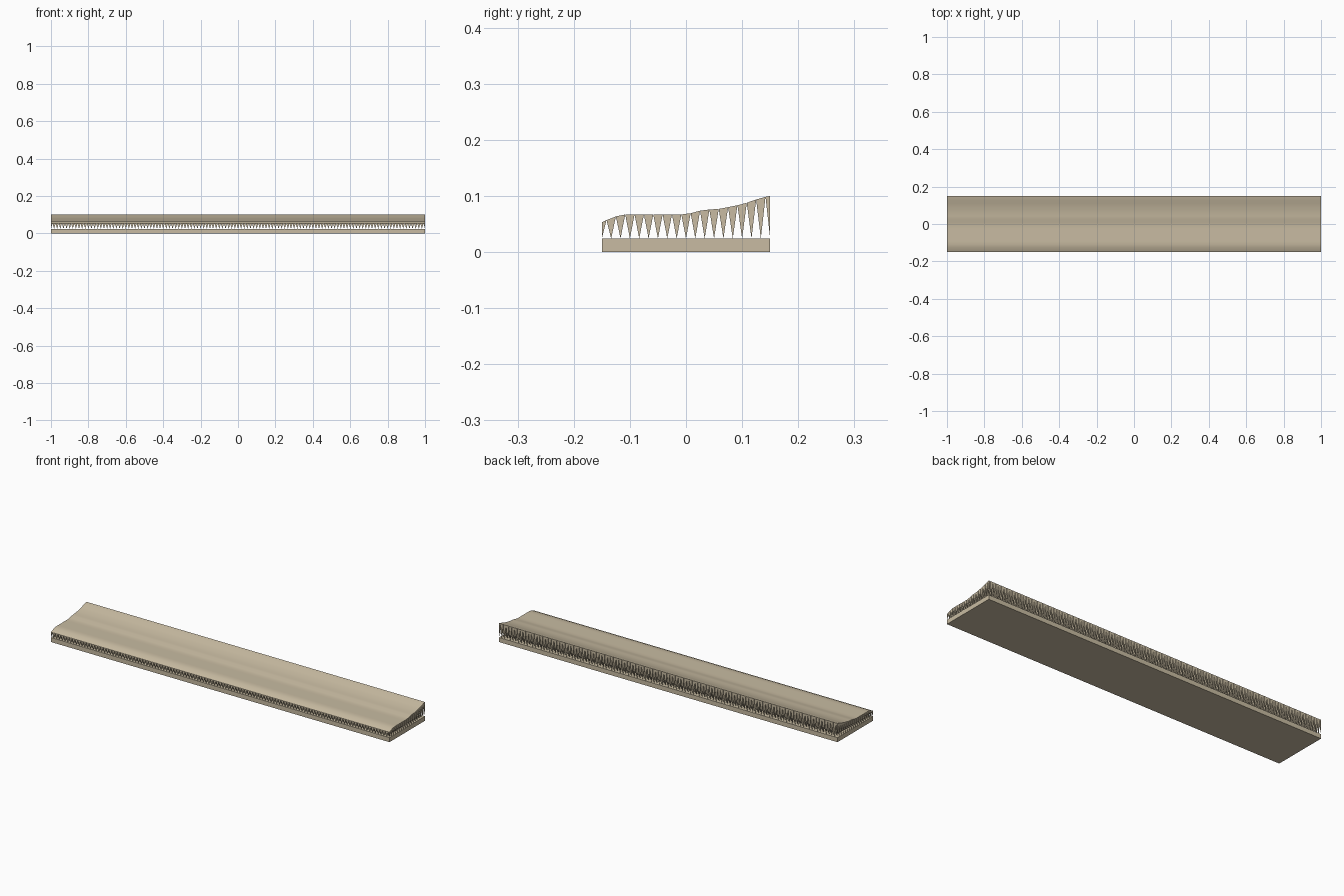
import bpy, bmesh

if "Cube" in bpy.data.objects:
    bpy.data.objects.remove(bpy.data.objects["Cube"])

def make_mat(name, rgb):
    m = bpy.data.materials.new(name)
    m.diffuse_color = (*rgb, 1.0)
    m.use_nodes = True
    m.node_tree.nodes["Principled BSDF"].inputs["Base Color"].default_value = m.diffuse_color
    return m

beige = make_mat("warm beige", (0.58, 0.50, 0.36))

def finish(bm, name, smooth=False):
    bmesh.ops.recalc_face_normals(bm, faces=bm.faces)
    me = bpy.data.meshes.new(name)
    bm.to_mesh(me)
    bm.free()
    me.materials.append(beige)
    ob = bpy.data.objects.new(name, me)
    bpy.context.collection.objects.link(ob)
    if smooth:
        bpy.ops.object.select_all(action='DESELECT')
        ob.select_set(True)
        bpy.context.view_layer.objects.active = ob
        bpy.ops.object.shade_smooth_by_angle(angle=0.6)
    return ob

# Base board
LENGTH, WIDTH, BASE = 2.0, 0.30, 0.024
bm = bmesh.new()
bmesh.ops.create_cube(bm, size=1)
for v in bm.verts:
    v.co = (v.co.x * LENGTH, v.co.y * WIDTH, (v.co.z + 0.5) * BASE)
finish(bm, "base_board")

# Trimmed height of the bristles from front to back
PROFILE = [(-0.15, 0.053), (-0.135, 0.060), (-0.115, 0.067), (0.0, 0.067),
           (0.03, 0.075), (0.06, 0.077), (0.10, 0.085), (0.135, 0.097), (0.15, 0.10)]

def height(y):
    for (y0, z0), (y1, z1) in zip(PROFILE, PROFILE[1:]):
        if y <= y1:
            return z0 + (z1 - z0) * (y - y0) / (y1 - y0)
    return PROFILE[-1][1]

def cells(size, n):
    """Tip positions and cell borders; the outermost tufts are cut in half."""
    p = size / n
    tips = [-size / 2 + i * p for i in range(n + 1)]
    edges = [-size / 2] + [t + p / 2 for t in tips[:-1]] + [size / 2]
    return tips, edges

# Bristle tufts: flared tops that merge, each narrowing to a point on the board
tx, ex = cells(LENGTH, 120)
ty, ey = cells(WIDTH, 18)
top = bmesh.new()
grid = [[top.verts.new((x, y, height(y))) for y in ey] for x in ex]
tufts = bmesh.new()
for i, x in enumerate(tx):
    for j, y in enumerate(ty):
        # trimmed top of the tuft
        top.faces.new((grid[i][j], grid[i + 1][j], grid[i + 1][j + 1], grid[i][j + 1]))
        # tapering sides
        ring = [tufts.verts.new((ex[a], ey[b], height(ey[b])))
                for a, b in ((i, j), (i + 1, j), (i + 1, j + 1), (i, j + 1))]
        tip = tufts.verts.new((x, y, BASE))
        for k in range(4):
            tufts.faces.new((ring[(k + 1) % 4], ring[k], tip))
for f in top.faces:
    f.normal_update()
finish(top, "bristle_top", smooth=True)
finish(tufts, "bristle_tufts")
